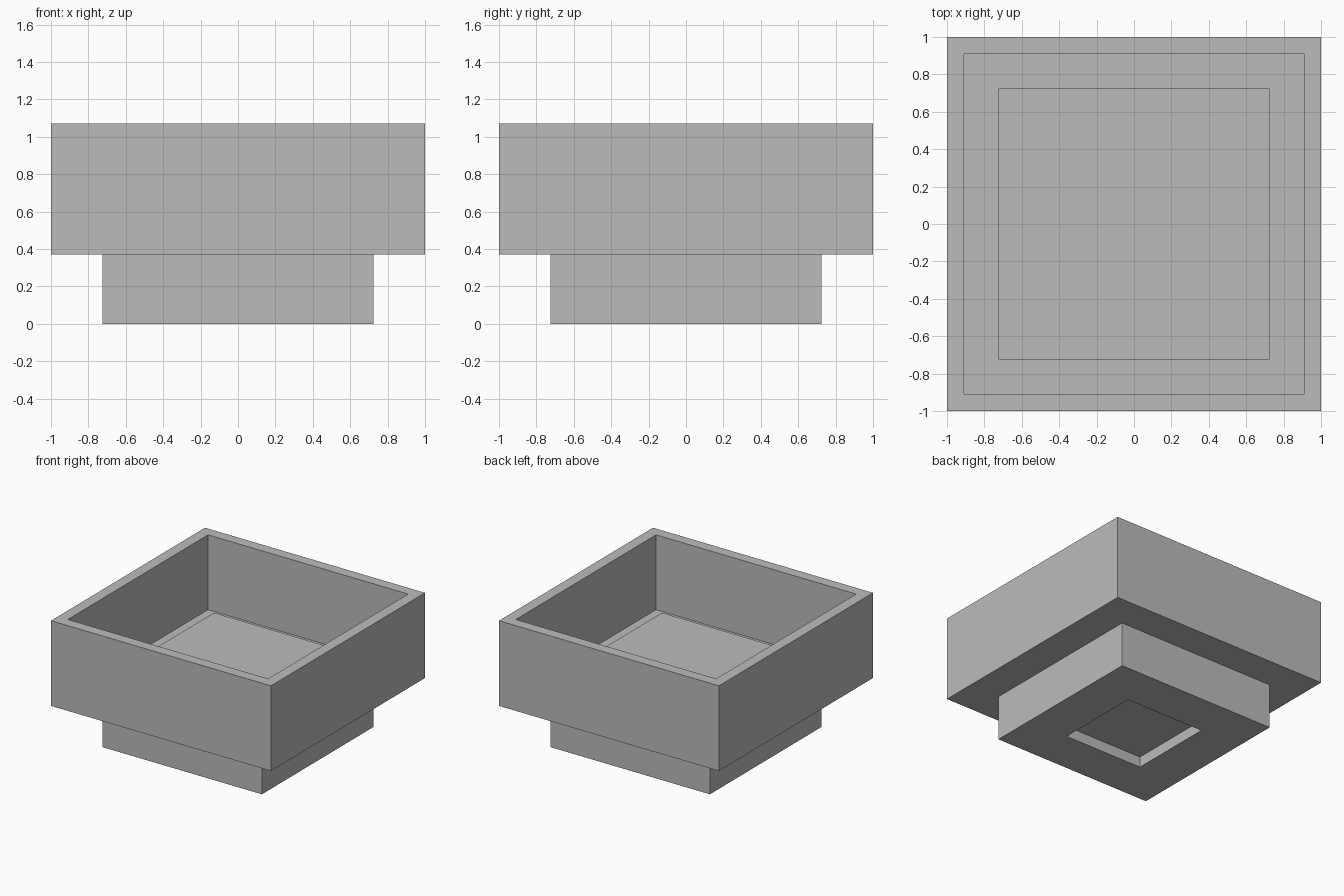
import bpy, bmesh
from mathutils import Vector

if "Cube" in bpy.data.objects:
    bpy.data.objects.remove(bpy.data.objects["Cube"])

grey = bpy.data.materials.new("plain grey")
grey.diffuse_color = (0.5, 0.5, 0.5, 1)
grey.use_nodes = True
grey.node_tree.nodes["Principled BSDF"].inputs["Base Color"].default_value = grey.diffuse_color


def recessed_box(name, half, z0, z1, side, border, depth):
    """Square box with a square recess in its top (side=1) or bottom (side=-1)."""
    bm = bmesh.new()
    bmesh.ops.create_cube(bm, size=1)
    for v in bm.verts:
        v.co = Vector((v.co.x * 2 * half, v.co.y * 2 * half,
                       z0 if v.co.z < 0 else z1))
    bm.normal_update()
    face = next(f for f in bm.faces if f.normal.z * side > 0.9)
    bmesh.ops.inset_region(bm, faces=[face], thickness=border, use_even_offset=True)
    # Extrude the inner square into the body to form the recess
    ext = bmesh.ops.extrude_discrete_faces(bm, faces=[face])["faces"][0]
    bmesh.ops.translate(bm, verts=ext.verts, vec=(0, 0, -side * depth))
    bmesh.ops.recalc_face_normals(bm, faces=bm.faces)
    mesh = bpy.data.meshes.new(name)
    bm.to_mesh(mesh)
    bm.free()
    mesh.materials.append(grey)
    obj = bpy.data.objects.new(name, mesh)
    bpy.context.collection.objects.link(obj)
    return obj


# Wide open tray with thick walls
recessed_box("planter_tray", 1.0, 0.37, 1.07, 1, 0.09, 0.615)
# Pedestal, rising through the tray floor, with a shallow recess underneath
recessed_box("pedestal_base", 0.725, 0.0, 0.55, -1, 0.365, 0.087)
